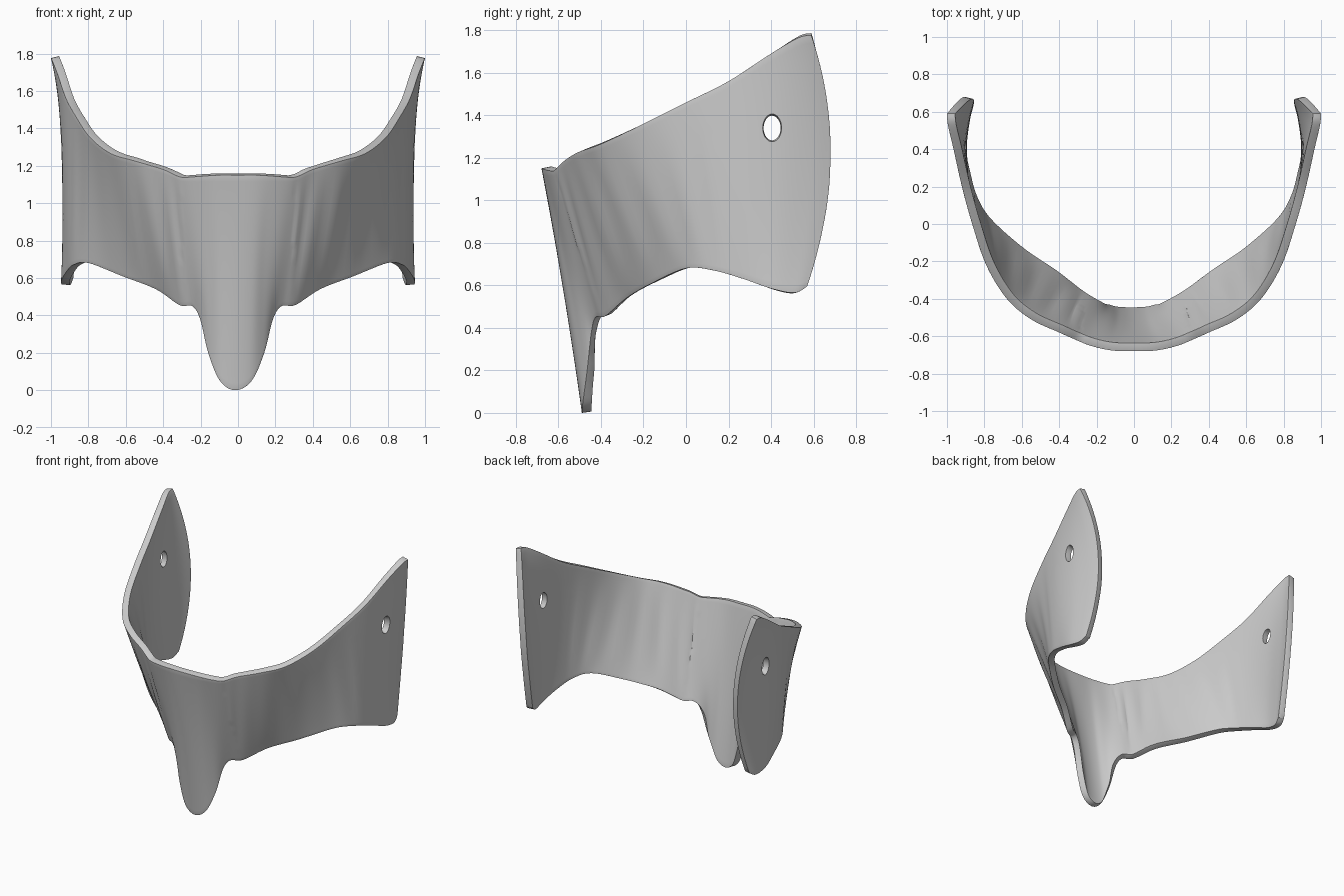
import bpy, math
from mathutils import Vector

if "Cube" in bpy.data.objects:
    bpy.data.objects.remove(bpy.data.objects["Cube"])

# Right half of the outer surface: top edge, mid line, bottom edge
STATIONS = [
    ((0, -.68, 1.15), (0, -.578, .58), (0, -.49, 0)),
    ((.10, -.678, 1.15), (.085, -.572, .6), (.085, -.485, .05)),
    ((.18, -.665, 1.145), (.15, -.56, .68), (.15, -.465, .2)),
    ((.25, -.645, 1.14), (.22, -.545, .75), (.195, -.445, .38)),
    ((.31, -.62, 1.14), (.28, -.525, .8), (.24, -.425, .45)),
    ((.40, -.58, 1.18), (.36, -.485, .82), (.31, -.38, .455)),
    ((.55, -.51, 1.225), (.50, -.40, .87), (.44, -.28, .54)),
    ((.68, -.40, 1.265), (.645, -.27, .93), (.62, -.16, .61)),
    ((.79, -.22, 1.35), (.785, -.10, 1.0), (.80, 0, .68)),
    ((.865, 0, 1.46), (.875, .07, 1.06), (.88, .13, .67)),
    ((.92, .20, 1.56), (.925, .24, 1.1), (.92, .27, .63)),
    ((.965, .40, 1.69), (.94, .42, 1.13), (.945, .40, .585)),
    ((.995, .53, 1.765), (.925, .58, 1.16), (.94, .51, .565)),
    ((1.0, .59, 1.775), (.905, .68, 1.2), (.925, .57, .595)),
]
SUB, ROWS = 6, 32


def spline(p0, p1, p2, p3, t):
    return .5 * (2 * p1 + (p2 - p0) * t + (2 * p0 - 5 * p1 + 4 * p2 - p3) * t * t
                 + (3 * p1 - p0 - 3 * p2 + p3) * t ** 3)


def make_mesh(name, verts, faces):
    me = bpy.data.meshes.new(name)
    me.from_pydata(verts, [], faces)
    me.update()
    ob = bpy.data.objects.new(name, me)
    bpy.context.collection.objects.link(ob)
    return ob


# Mirror the stations and smooth them along the band
right = [[Vector(p) for p in s] for s in STATIONS]
left = [[Vector((-p.x, p.y, p.z)) for p in s] for s in right[:0:-1]]
full = left + right
last = len(full) - 1
columns = []
for i in range(last):
    quad = [full[max(0, min(last, i + k))] for k in (-1, 0, 1, 2)]
    for j in range(SUB):
        columns.append([spline(*[q[r] for q in quad], j / SUB) for r in range(3)])
columns.append(full[-1])

# Curved band surface with shallow folds and a slightly off-centre tongue
verts = []
for u, (a, m, b) in enumerate(columns):
    for r in range(ROWS + 1):
        v = r / ROWS
        p = a * (1 - v) * (1 - 2 * v) + m * 4 * v * (1 - v) + b * v * (2 * v - 1)
        side = abs(p.x)
        fold = .005 * math.sin(u * 1.25) * math.sin(math.pi * v) * (.3 < side < .9)
        p.y += fold
        p.x -= .015 * max(0, 1 - side / .4) * v
        verts.append(p)
n = ROWS + 1
faces = [(u * n + r, u * n + r + 1, (u + 1) * n + r + 1, (u + 1) * n + r)
         for u in range(len(columns) - 1) for r in range(ROWS)]
band = make_mesh("curved_band", verts, faces)

# Flared cutter for both side holes
ring = 32
cv = []
for x, ry, rz in ((-1.05, .06, .09), (-.915, .04, .058), (.915, .04, .058), (1.05, .06, .09)):
    for k in range(ring):
        t = 2 * math.pi * k / ring
        cv.append((x, .405 + ry * math.cos(t), 1.34 + rz * math.sin(t)))
cf = [(s * ring + k, s * ring + (k + 1) % ring, (s + 1) * ring + (k + 1) % ring, (s + 1) * ring + k)
      for s in range(3) for k in range(ring)]
cf += [tuple(range(ring)), tuple(range(4 * ring - 1, 3 * ring - 1, -1))]
cutter = make_mesh("hole_cutter", cv, [f[::-1] for f in cf])
cutter.hide_render = True
cutter.hide_set(True)

# Thickness, rounded rim and holes
shell = band.modifiers.new("thickness", 'SOLIDIFY')
shell.thickness, shell.offset = .045, -1
rim = band.modifiers.new("rounded_rim", 'BEVEL')
rim.width, rim.segments = .018, 3
rim.limit_method, rim.angle_limit = 'ANGLE', math.radians(50)
cut = band.modifiers.new("side_holes", 'BOOLEAN')
cut.operation, cut.solver, cut.object = 'DIFFERENCE', 'EXACT', cutter

bpy.ops.object.select_all(action='DESELECT')
band.select_set(True)
bpy.context.view_layer.objects.active = band
for mod in [m.name for m in band.modifiers]:
    bpy.ops.object.modifier_apply(modifier=mod)
bpy.data.objects.remove(cutter)
bpy.ops.object.shade_smooth_by_angle(angle=math.radians(40))
